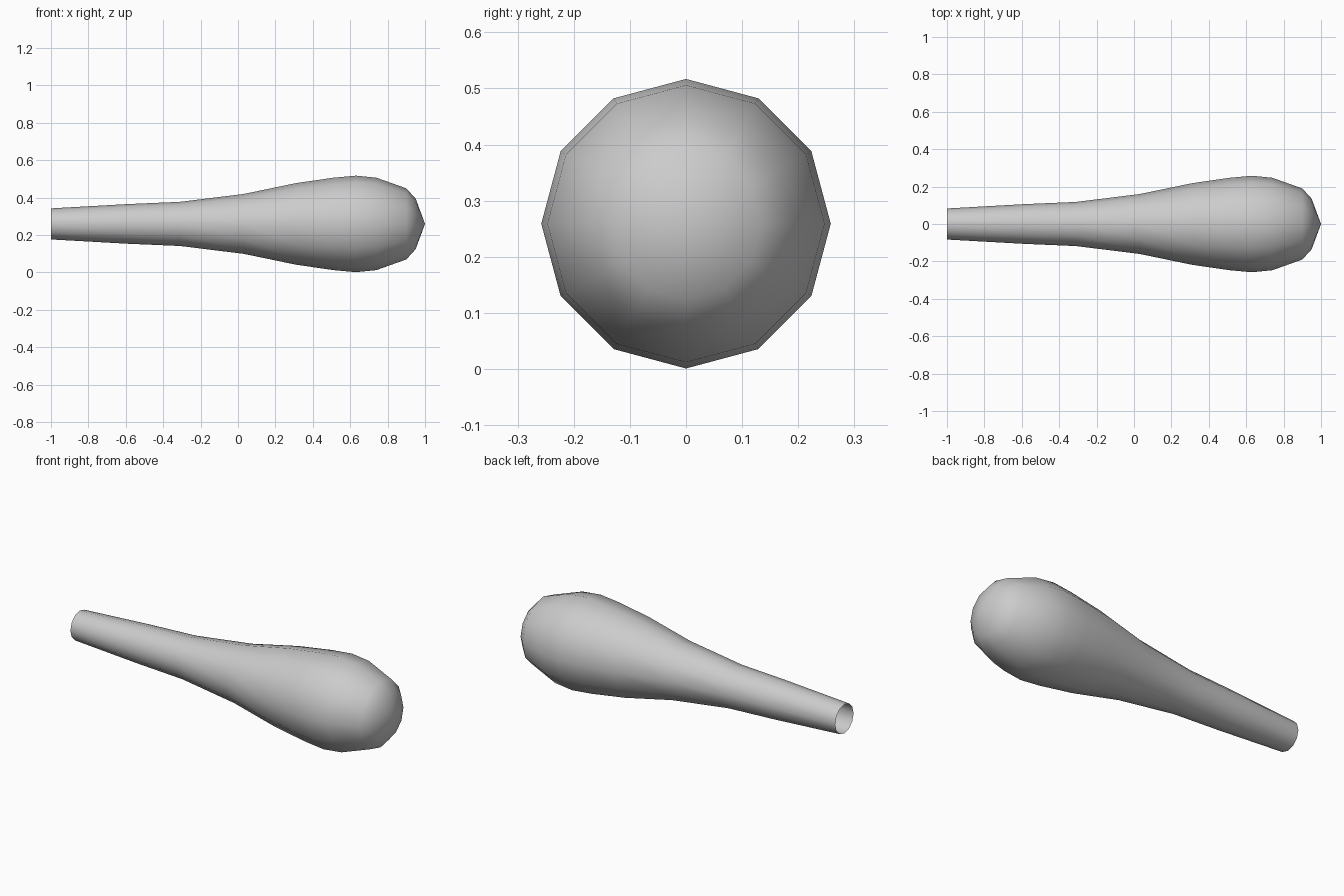
import bpy, bmesh, math
from mathutils import Vector, Matrix

cube = bpy.data.objects.get("Cube")
if cube:
    bpy.data.objects.remove(cube, do_unlink=True)

SIDES = 12
AXIS_Z = 0.259

# Plain grey surface
grey = bpy.data.materials.new("plain_grey")
grey.use_nodes = True
colour = (0.6, 0.6, 0.6, 1)
grey.diffuse_color = colour
grey.node_tree.nodes["Principled BSDF"].inputs["Base Color"].default_value = colour

# Profile from the open handle end to the rounded tip: (x, radius)
profile = [(-1, 0.083), (-0.59, 0.106), (-0.31, 0.118), (0.03, 0.16),
           (0.31, 0.218), (0.51, 0.247), (0.63, 0.258), (0.74, 0.247),
           (0.90, 0.19), (0.95, 0.135), (1, 0)]

# Turn the profile around the long axis; the handle end stays open
bm = bmesh.new()
verts = [bm.verts.new((x, 0, r)) for x, r in profile]
edges = [bm.edges.new(pair) for pair in zip(verts, verts[1:])]
bmesh.ops.spin(bm, geom=verts + edges, cent=(0, 0, 0), axis=(1, 0, 0),
               angle=math.tau, steps=SIDES)
bmesh.ops.remove_doubles(bm, verts=bm.verts, dist=0.0005)
bmesh.ops.recalc_face_normals(bm, faces=bm.faces)

# Make sure the faces point outward
side = max(bm.faces, key=lambda f: f.calc_center_median().z)
if side.normal.z < 0:
    bmesh.ops.reverse_faces(bm, faces=bm.faces)
for face in bm.faces:
    face.smooth = True
bmesh.ops.transform(bm, matrix=Matrix.Translation(Vector((0, 0, AXIS_Z))), verts=bm.verts)

mesh = bpy.data.meshes.new("club_body")
bm.to_mesh(mesh)
bm.free()
mesh.materials.append(grey)
body = bpy.data.objects.new("club_body", mesh)
bpy.context.collection.objects.link(body)
